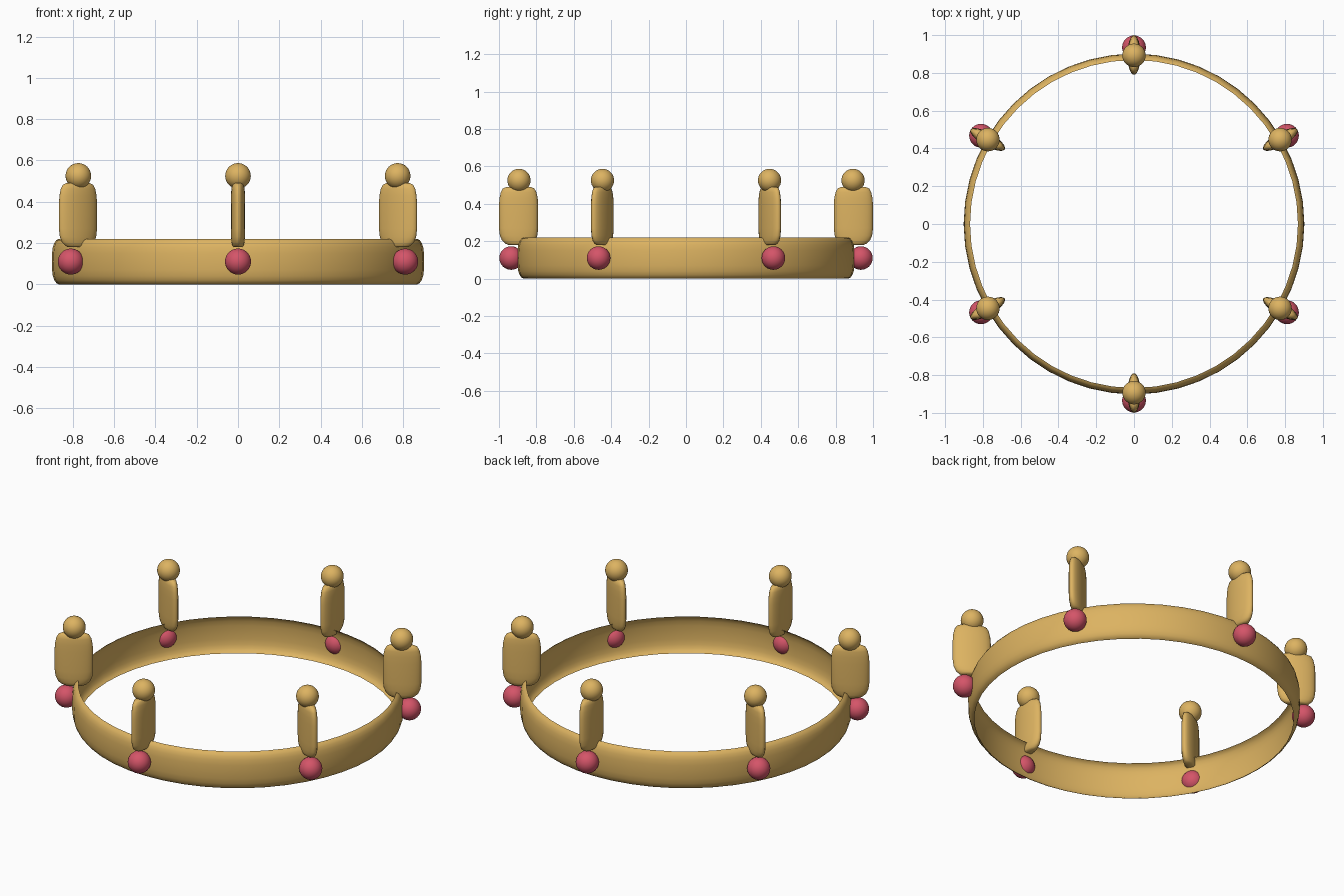
import bpy, bmesh, math
from mathutils import Matrix

if "Cube" in bpy.data.objects:
    bpy.data.objects.remove(bpy.data.objects["Cube"])


def material(name, rgb):
    m = bpy.data.materials.new(name)
    m.diffuse_color = (*rgb, 1)
    m.use_nodes = True
    m.node_tree.nodes["Principled BSDF"].inputs["Base Color"].default_value = m.diffuse_color
    return m


gold = material("gold", (0.72, 0.45, 0.12))
red = material("rose_red", (0.66, 0.09, 0.14))


def finish(name, bm, mat, angle=60):
    bmesh.ops.recalc_face_normals(bm, faces=bm.faces)
    me = bpy.data.meshes.new(name)
    bm.to_mesh(me)
    bm.free()
    me.materials.append(mat)
    ob = bpy.data.objects.new(name, me)
    bpy.context.collection.objects.link(ob)
    bpy.ops.object.select_all(action='DESELECT')
    ob.select_set(True)
    bpy.context.view_layer.objects.active = ob
    bpy.ops.object.shade_smooth_by_angle(angle=math.radians(angle))
    return ob


def loft(bm, levels, n, cap):
    """Stack elliptical rings given as (radius x, radius y, z)."""
    rings = [[bm.verts.new((rx * math.cos(2 * math.pi * i / n),
                            ry * math.sin(2 * math.pi * i / n), z))
              for i in range(n)] for rx, ry, z in levels]
    for a, b in zip(rings, rings[1:]):
        for i in range(n):
            j = (i + 1) % n
            bm.faces.new((a[i], a[j], b[j], b[i]))
    if cap:
        bm.faces.new(rings[0][::-1])
        bm.faces.new(rings[-1])


def ball(name, pos, r, mat):
    bm = bmesh.new()
    bmesh.ops.create_uvsphere(bm, u_segments=32, v_segments=16, radius=r,
                              matrix=Matrix.Translation(pos))
    finish(name, bm, mat)


# Thin open band, bowed outward with its rims curling in
bm = bmesh.new()
half = [(0.868, 0.0), (0.880, 0.006), (0.890, 0.02), (0.897, 0.04), (0.901, 0.07)]
profile = half + [(0.902, 0.11)] + [(r, 0.22 - z) for r, z in reversed(half)]
loft(bm, [(r, r, z) for r, z in profile], 48, False)
finish("band", bm, gold)

# Six points, each a flat rounded post with a ball above and a gem below
post = [(0.055, 0.020, 0.180), (0.070, 0.027, 0.187), (0.088, 0.031, 0.203),
        (0.100, 0.034, 0.23), (0.105, 0.035, 0.27), (0.105, 0.035, 0.39),
        (0.102, 0.034, 0.43), (0.095, 0.032, 0.462), (0.084, 0.028, 0.482),
        (0.065, 0.021, 0.490)]
for k in range(6):
    a = math.radians(30 + 60 * k)
    c, s = math.cos(a), math.sin(a)
    bm = bmesh.new()
    loft(bm, post, 24, True)
    bm.transform(Matrix.Rotation(a, 4, 'Z') @ Matrix.Translation((0.895, 0, 0)))
    finish(f"post_{k + 1}", bm, gold)
    ball(f"post_ball_{k + 1}", (0.893 * c, 0.893 * s, 0.525), 0.062, gold)
    ball(f"gem_{k + 1}", (0.935 * c, 0.935 * s, 0.11), 0.063, red)
